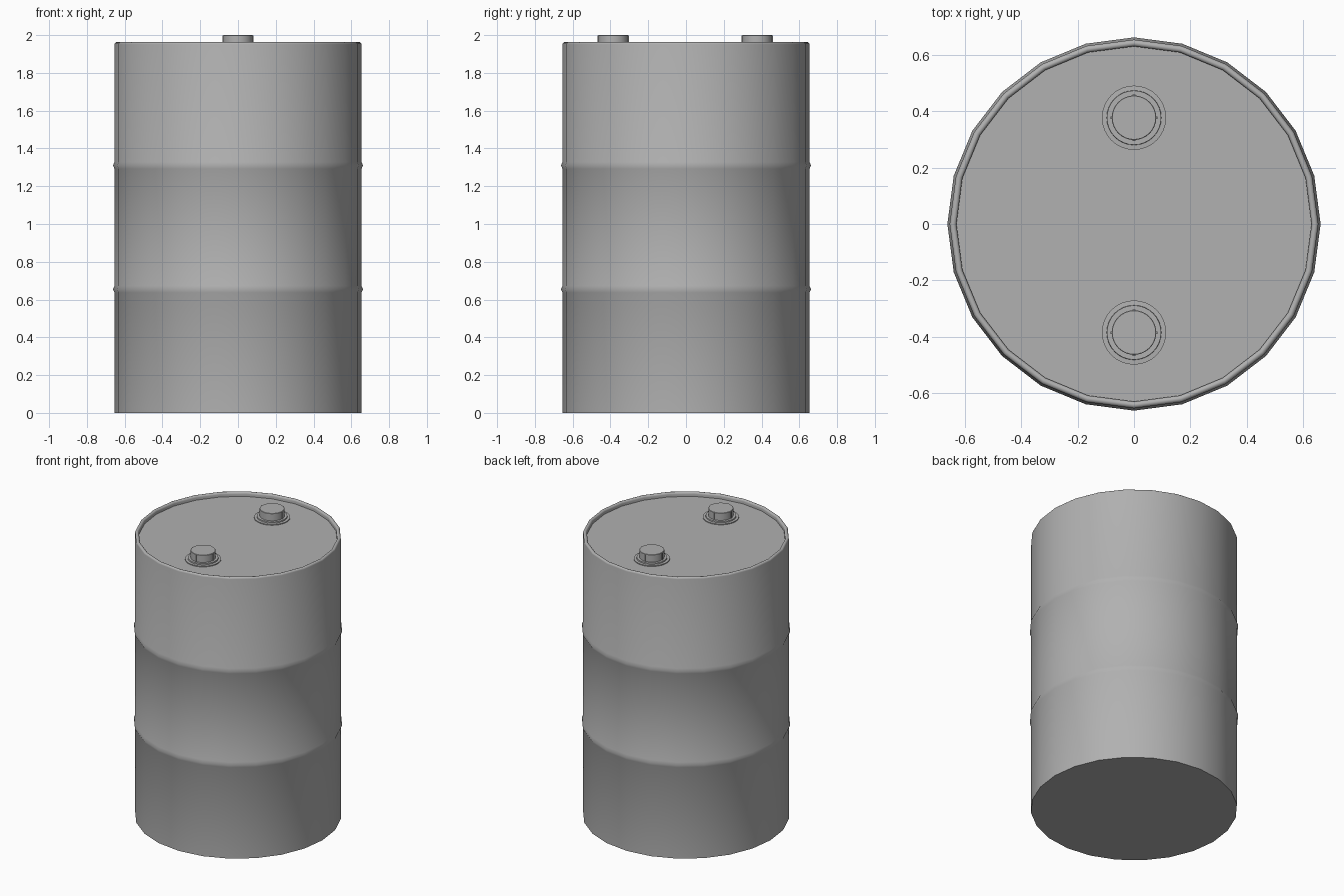
import bpy, bmesh
from math import cos, sin, pi, radians

if "Cube" in bpy.data.objects:
    bpy.data.objects.remove(bpy.data.objects["Cube"])

# Mid-grey paint shared by every part
paint = bpy.data.materials.new("grey_paint")
paint.diffuse_color = (0.44, 0.44, 0.44, 1)
paint.use_nodes = True
paint.node_tree.nodes["Principled BSDF"].inputs["Base Color"].default_value = paint.diffuse_color


def lathe(name, profile, sides, loc=(0, 0, 0), angle=40):
    """Revolve (radius, z) points round z; the ends are closed with flat caps."""
    bm = bmesh.new()
    rings = [[bm.verts.new((r * cos(2 * pi * i / sides), r * sin(2 * pi * i / sides), z))
              for i in range(sides)] for r, z in profile]
    for a, b in zip(rings, rings[1:]):
        for i in range(sides):
            j = (i + 1) % sides
            bm.faces.new((a[i], a[j], b[j], b[i]))
    bm.faces.new(rings[0][::-1])
    bm.faces.new(rings[-1])
    return finish(name, bm, loc, angle)


def finish(name, bm, loc, angle):
    mesh = bpy.data.meshes.new(name)
    bm.to_mesh(mesh)
    bm.free()
    mesh.materials.append(paint)
    ob = bpy.data.objects.new(name, mesh)
    bpy.context.collection.objects.link(ob)
    ob.location = loc
    bpy.ops.object.select_all(action='DESELECT')
    bpy.context.view_layer.objects.active = ob
    ob.select_set(True)
    bpy.ops.object.shade_smooth_by_angle(angle=radians(angle))
    return ob


# Drum shell: flat base, two rolling hoops, rounded rim and recessed lid
R, HOOP = 0.654, 0.662
profile = [(R, 0)]
for z in (0.655, 1.31):
    profile += [(R, z - 0.018), (HOOP, z), (R, z + 0.018)]
mid, half = (R + 0.63) / 2, (R - 0.63) / 2
profile += [(mid + half * cos(pi * k / 6), 1.951 + half * sin(pi * k / 6)) for k in range(7)]
profile += [(0.63, 1.934)]
lathe("drum_body", profile, 24, angle=60)

# Two bungs, each a stepped collar and a cap with four small grip ribs
for label, y in (("front", -0.385), ("back", 0.377)):
    lathe(label + "_bung_collar",
          [(0.114, 1.93), (0.114, 1.94), (0.097, 1.941), (0.096, 1.949)], 32, (0, y, 0), 20)
    lathe(label + "_bung_cap", [(0.079, 1.94), (0.079, 1.998), (0.077, 2.0)], 32, (0, y, 0), 30)
    bm = bmesh.new()
    for k in range(4):
        a = k * pi / 2
        for v in bmesh.ops.create_cube(bm, size=1)["verts"]:
            x, w, h = 0.078 + v.co.x * 0.009, v.co.y * 0.009, 1.969 + v.co.z * 0.058
            v.co = (x * cos(a) - w * sin(a), x * sin(a) + w * cos(a), h)
    finish(label + "_bung_ribs", bm, (0, y, 0), 30)
